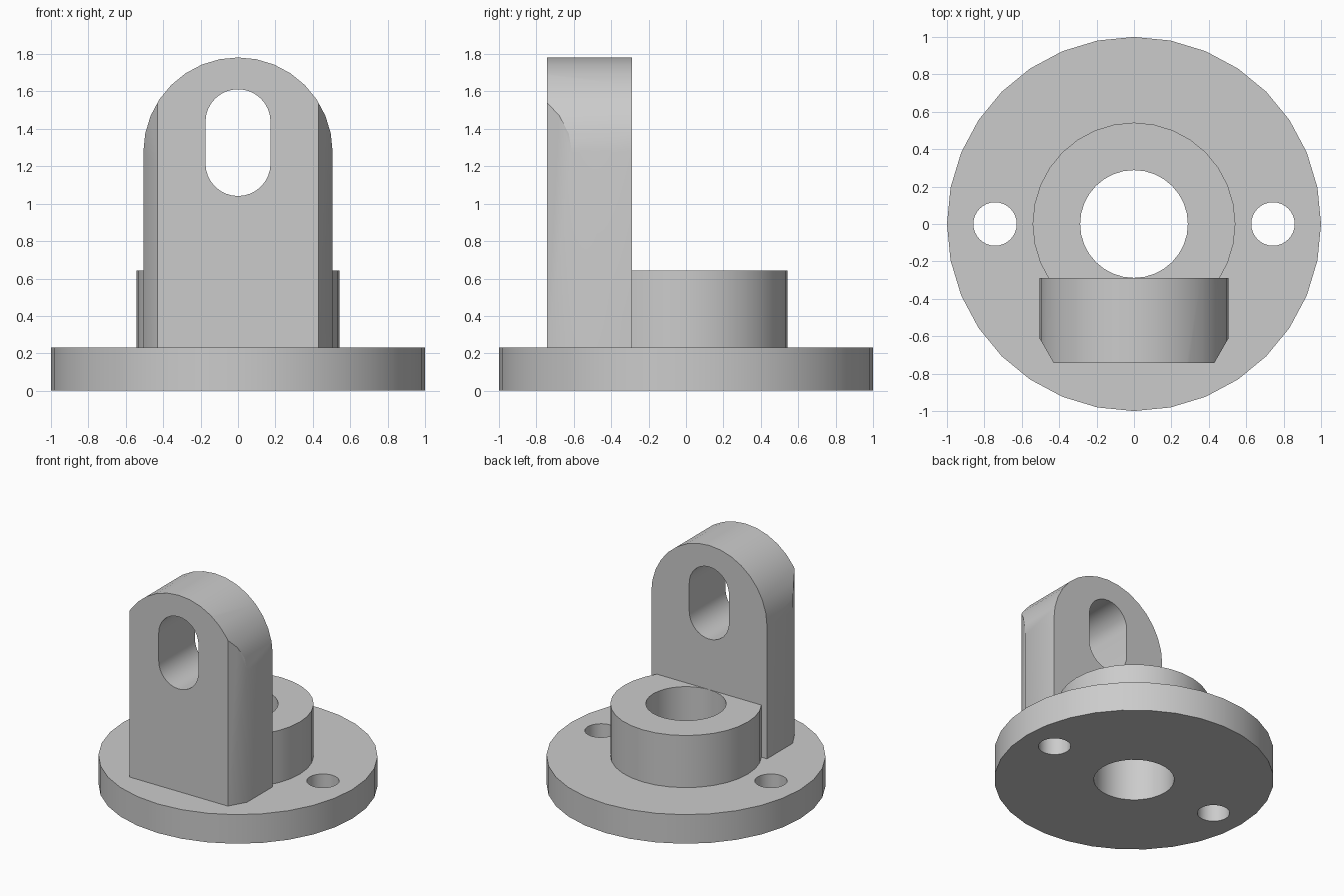
import bpy, bmesh
from math import sin, cos, pi, radians
from mathutils import Vector

if "Cube" in bpy.data.objects:
    bpy.data.objects.remove(bpy.data.objects["Cube"])

SEGMENTS = 32
LUG_BACK, LUG_FRONT = -0.289, -0.742

steel = bpy.data.materials.new("plain grey")
steel.use_nodes = True
grey = (0.6, 0.6, 0.6, 1)
steel.diffuse_color = grey
steel.node_tree.nodes["Principled BSDF"].inputs["Base Color"].default_value = grey


def prism(name, points, sweep):
    """Extrude a closed outline of 3D points along the sweep vector."""
    bm = bmesh.new()
    face = bm.faces.new([bm.verts.new(p) for p in points])
    new = bmesh.ops.extrude_face_region(bm, geom=[face])["geom"]
    bmesh.ops.translate(bm, vec=Vector(sweep),
                        verts=[v for v in new if isinstance(v, bmesh.types.BMVert)])
    bmesh.ops.recalc_face_normals(bm, faces=bm.faces)
    mesh = bpy.data.meshes.new(name)
    bm.to_mesh(mesh)
    bm.free()
    mesh.materials.append(steel)
    obj = bpy.data.objects.new(name, mesh)
    bpy.context.collection.objects.link(obj)
    return obj


def arc(cx, cy, r, start, sweep, steps):
    return [(cx + r * cos(start + sweep * i / steps),
             cy + r * sin(start + sweep * i / steps)) for i in range(steps + 1)]


def cylinder(name, x, r, z0, z1):
    ring = arc(x, 0, r, 0, 2 * pi, SEGMENTS)[:-1]
    return prism(name, [(px, py, z0) for px, py in ring], (0, 0, z1 - z0))


def combine(target, tool, operation="DIFFERENCE", keep=False):
    """Apply a boolean, then discard the tool unless it is a real part."""
    mod = target.modifiers.new("cut", "BOOLEAN")
    mod.operation, mod.object, mod.solver = operation, tool, "EXACT"
    bpy.ops.object.select_all(action="DESELECT")
    bpy.context.view_layer.objects.active = target
    target.select_set(True)
    bpy.ops.object.modifier_apply(modifier=mod.name)
    if not keep:
        bpy.data.objects.remove(tool)


# Base flange and raised hub
flange = cylinder("base_flange", 0, 1, 0, 0.23)
hub = cylinder("hub", 0, 0.542, 0.23, 0.642)

# Upright lug: rounded front outline, limited by a plan with chamfered front corners
half = 0.506
outline = [(-half, 0.23), (half, 0.23)] + arc(0, 1.276, half, 0, pi, SEGMENTS // 2)
lug = prism("upright_lug", [(x, LUG_FRONT, z) for x, z in outline],
            (0, LUG_BACK - LUG_FRONT, 0))
plan = [(0.43, LUG_FRONT), (half, -0.61), (half + 0.001, -0.6), (half + 0.001, -0.2)]
plan += [(-x, y) for x, y in reversed(plan)]
combine(lug, prism("corner_trim", [(x, y, 0) for x, y in plan], (0, 0, 2)), "INTERSECT")

# Slot through the lug
slot = arc(0, 1.438, 0.174, 0, pi, SEGMENTS // 2) + arc(0, 1.215, 0.174, pi, pi, SEGMENTS // 2)
combine(lug, prism("slot_cutter", [(x, -1, z) for x, z in slot], (0, 1, 0)))

# Hub stops against the lug; central bore and bolt holes go through
combine(hub, lug, keep=True)
for part in (flange, hub):
    combine(part, cylinder("bore_cutter", 0, 0.288, -0.5, 1))
for side in (-1, 1):
    combine(flange, cylinder("bolt_hole_cutter", side * 0.743, 0.116, -0.5, 1))

# Smooth round walls, crisp edges
bpy.ops.object.select_all(action="DESELECT")
for part in (flange, hub, lug):
    part.select_set(True)
bpy.context.view_layer.objects.active = flange
bpy.ops.object.shade_smooth_by_angle(angle=radians(30))
